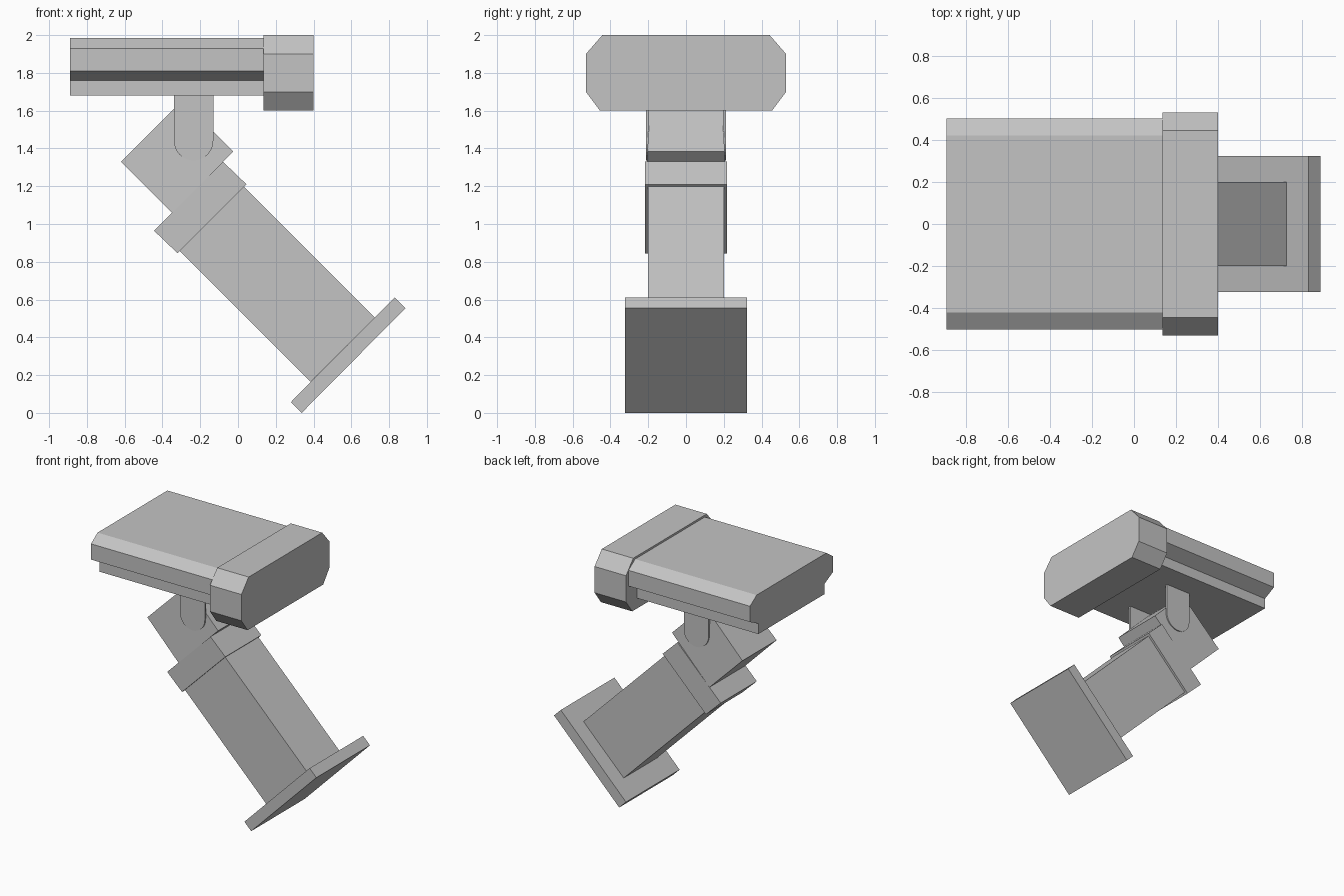
import bpy
import bmesh
import math
from mathutils import Vector

cube = bpy.data.objects.get("Cube")
if cube:
    bpy.data.objects.remove(cube, do_unlink=True)

GREY = (0.55, 0.55, 0.55, 1.0)
grey = bpy.data.materials.new("painted grey metal")
grey.use_nodes = True
grey.diffuse_color = GREY
grey.node_tree.nodes["Principled BSDF"].inputs["Base Color"].default_value = GREY


def extrude(name, start, depth):
    """Make a solid by sweeping a closed outline along a vector."""
    bm = bmesh.new()
    face = bm.faces.new([bm.verts.new(p) for p in start])
    swept = bmesh.ops.extrude_face_region(bm, geom=[face])
    moved = [g for g in swept["geom"] if isinstance(g, bmesh.types.BMVert)]
    bmesh.ops.translate(bm, verts=moved, vec=Vector(depth))
    bmesh.ops.recalc_face_normals(bm, faces=bm.faces[:])
    mesh = bpy.data.meshes.new(name)
    bm.to_mesh(mesh)
    bm.free()
    mesh.materials.append(grey)
    obj = bpy.data.objects.new(name, mesh)
    bpy.context.collection.objects.link(obj)
    return obj


def along_x(name, half, x0, x1):
    """Symmetric (y, z) half outline, swept from x0 to x1."""
    outline = half + [(-y, z) for y, z in reversed(half)]
    return extrude(name, [(x0, y, z) for y, z in outline], (x1 - x0, 0, 0))


def along_y(name, outline, y0, y1):
    """Side outline (x, z), swept from y0 to y1."""
    return extrude(name, [(x, y0, z) for x, z in outline], (0, y1 - y0, 0))


# Camera housing with a stepped lower edge, and the larger front hood
along_x("camera_housing",
        [(0.42, 1.985), (0.5, 1.93), (0.5, 1.81), (0.4, 1.76), (0.4, 1.68)],
        -0.89, 0.135)
along_x("front_hood",
        [(0.443, 2.0), (0.53, 1.9), (0.53, 1.7), (0.455, 1.6)],
        0.135, 0.4)

# Pair of round-ended hinge tabs under the housing
cx, cz, r = -0.235, 1.44, 0.104
tab = [(cx + r, 1.68)]
for i in range(17):
    a = -math.pi * i / 16
    tab.append((cx + r * math.cos(a), cz + r * math.sin(a)))
tab.append((cx - r, 1.68))
for side, name in ((1, "left"), (-1, "right")):
    along_y(name + "_hinge_tab", tab, side * 0.196, side * 0.213)

# Hinge block, slightly wider towards its foot
block = along_y("hinge_block",
                [(-0.62, 1.33), (-0.35, 1.06), (-0.025, 1.385), (-0.295, 1.655)],
                -1, 1)
for v in block.data.vertices:
    v.co.y *= 0.193 + 0.04 * (1.66 - v.co.z)

# Collar, slanted arm and wall plate
along_y("arm_collar",
        [(-0.08, 1.33), (0.045, 1.21), (-0.32, 0.845), (-0.445, 0.965)],
        -0.217, 0.217)
along_y("mount_arm",
        [(0.02, 1.21), (-0.32, 0.87), (0.385, 0.165), (0.725, 0.505)],
        -0.2, 0.2)
along_y("wall_plate",
        [(0.83, 0.612), (0.887, 0.555), (0.337, 0.0), (0.28, 0.057)],
        -0.323, 0.323)
